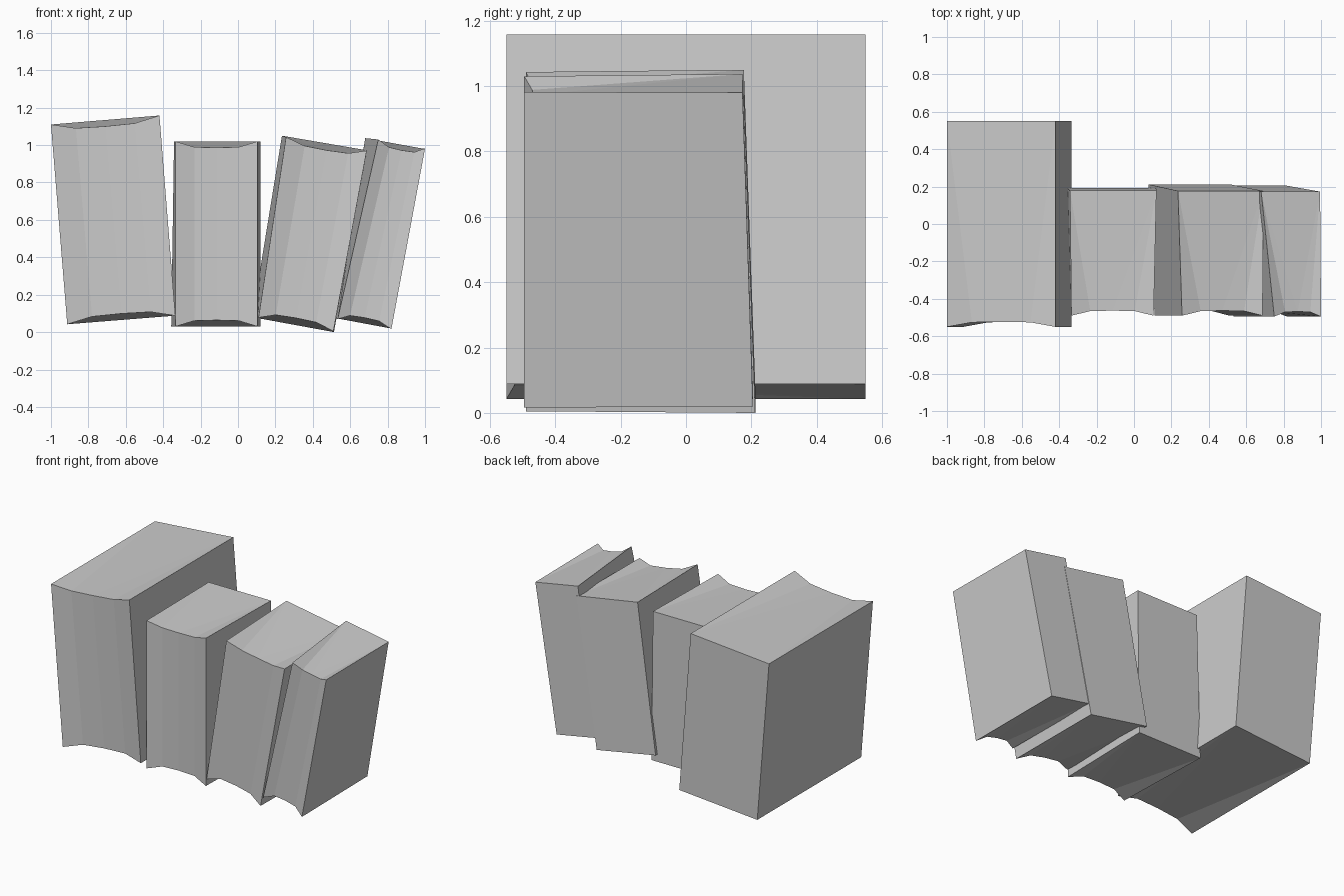
import bpy, bmesh
from mathutils import Vector

if "Cube" in bpy.data.objects:
    bpy.data.objects.remove(bpy.data.objects["Cube"])

# columns across the hollowed front edge: (fraction of width, inward amount)
HOLLOW = [(0, 0), (0.23, 0.9), (0.5, 1.0), (0.77, 0.9), (1, 0)]


def book(name, back, front, y_front, y_back_top, y_back_bottom, dish_y=0.027, dish_z=0.034):
    """Leaning block; outlines are (x, z): top left, top right, bottom right, bottom left."""
    bm = bmesh.new()
    ys = (y_back_top, y_back_top, y_back_bottom, y_back_bottom)
    tl, tr, br, bl = [bm.verts.new((x, y, z)) for (x, z), y in zip(back, ys)]
    f = [Vector((x, y_front, z)) for x, z in front]

    # dished front rows, top sinks and bottom rises
    def row(a, b, sign):
        return [bm.verts.new(a.lerp(b, t) + Vector((0, dish_y * d, sign * dish_z * d)))
                for t, d in HOLLOW]
    top, bottom = row(f[0], f[1], -1), row(f[3], f[2], 1)

    for i in range(len(HOLLOW) - 1):
        bm.faces.new((bottom[i], bottom[i + 1], top[i + 1], top[i]))

    # top and underside as fans reaching the back edge
    mid = len(HOLLOW) // 2
    for r, left, right in ((top, tl, tr), (bottom, bl, br)):
        for i in range(len(HOLLOW) - 1):
            bm.faces.new((r[i], r[i + 1], left if i < mid else right))
        bm.faces.new((r[mid], right, left))
    bm.faces.new((tl, tr, br, bl))
    bm.faces.new((tl, bl, bottom[0], top[0]))
    bm.faces.new((tr, top[-1], bottom[-1], br))
    bmesh.ops.recalc_face_normals(bm, faces=bm.faces)
    mesh = bpy.data.meshes.new(name)
    bm.to_mesh(mesh)
    bm.free()
    obj = bpy.data.objects.new(name, mesh)
    bpy.context.collection.objects.link(obj)
    return obj


# large book leaning left
large = [(-1.0, 1.11), (-0.42, 1.158), (-0.335, 0.088), (-0.913, 0.042)]
book("large_book", large, large, -0.55, 0.55, 0.55)

# upright book
book("upright_book",
     [(-0.342, 1.02), (0.12, 1.02), (0.12, 0.03), (-0.357, 0.03)],
     [(-0.335, 1.02), (0.105, 1.02), (0.105, 0.03), (-0.335, 0.03)],
     -0.49, 0.178, 0.193)

# leaning book
book("leaning_book",
     [(0.235, 1.05), (0.69, 0.972), (0.513, 0.0), (0.077, 0.08)],
     [(0.257, 1.043), (0.688, 0.97), (0.51, 0.005), (0.11, 0.078)],
     -0.49, 0.177, 0.212)

# narrow book at the right end
book("end_book",
     [(0.68, 1.037), (0.995, 0.98), (0.815, 0.02), (0.52, 0.075)],
     [(0.75, 1.03), (1.0, 0.982), (0.82, 0.016), (0.533, 0.07)],
     -0.495, 0.173, 0.205)
